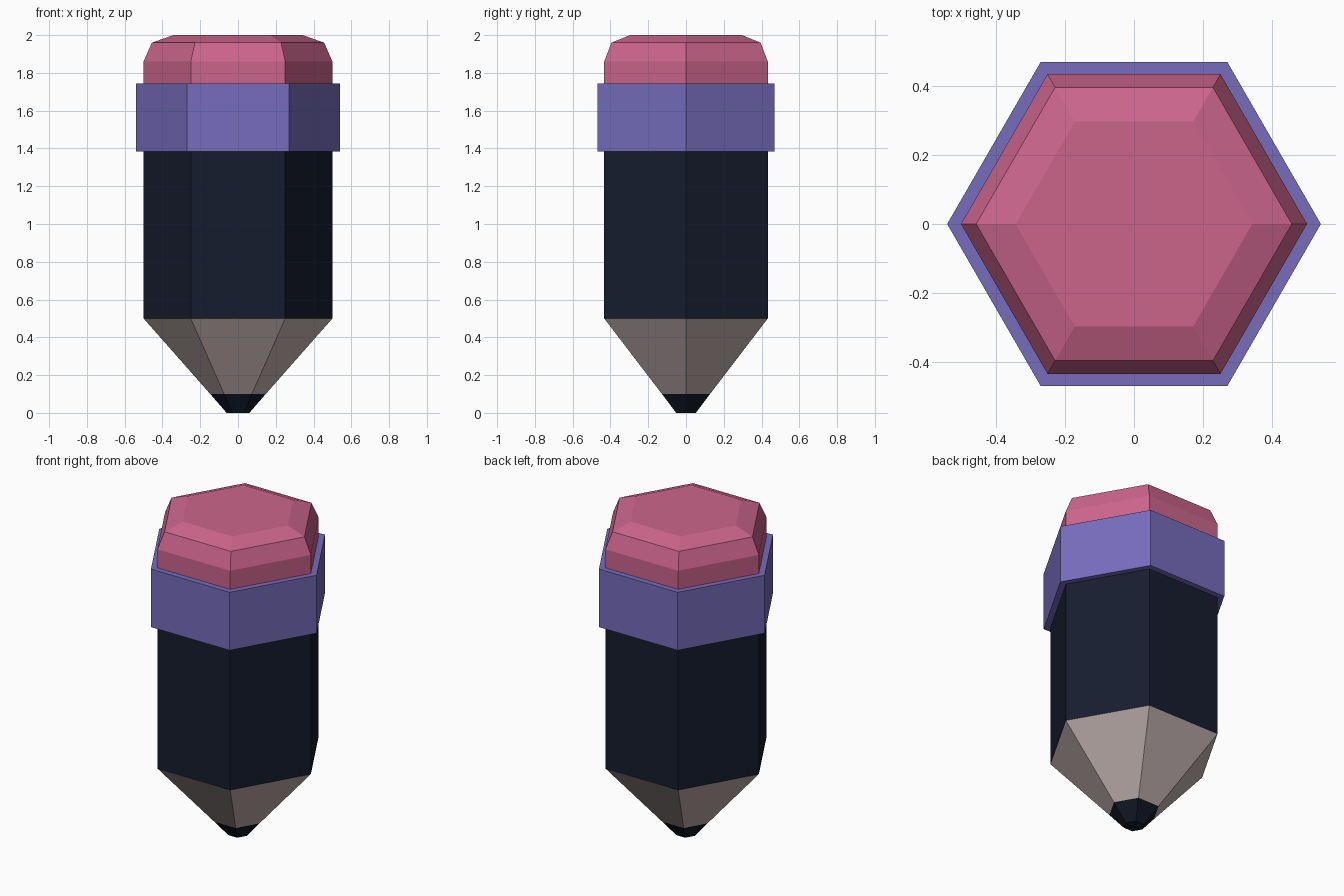
import bpy, bmesh
from math import cos, sin, tau

if "Cube" in bpy.data.objects:
    bpy.data.objects.remove(bpy.data.objects["Cube"])

SIDES = 6


def hex_part(name, profile, color, cap_bottom=False, cap_top=False):
    """Sweep a (radius, z) profile around z with six flat sides."""
    bm = bmesh.new()
    rings = [[bm.verts.new((r * cos(tau * i / SIDES), r * sin(tau * i / SIDES), z))
              for i in range(SIDES)] for r, z in profile]
    for low, high in zip(rings, rings[1:]):
        for i in range(SIDES):
            j = (i + 1) % SIDES
            bm.faces.new((low[i], low[j], high[j], high[i]))
    if cap_bottom:
        bm.faces.new(rings[0][::-1])
    if cap_top:
        bm.faces.new(rings[-1])
    mesh = bpy.data.meshes.new(name)
    bm.to_mesh(mesh)
    bm.free()
    mat = bpy.data.materials.new(name + "_color")
    mat.diffuse_color = (*color, 1)
    mat.use_nodes = True
    mat.node_tree.nodes["Principled BSDF"].inputs["Base Color"].default_value = mat.diffuse_color
    mesh.materials.append(mat)
    obj = bpy.data.objects.new(name, mesh)
    bpy.context.collection.objects.link(obj)
    return obj


# Graphite tip and sharpened wood cone
hex_part("lead_tip", [(0.06, 0), (0.147, 0.1)], (0.006, 0.01, 0.02), cap_bottom=True)
hex_part("wood_cone", [(0.147, 0.1), (0.5, 0.5)], (0.52, 0.43, 0.42))
# Painted barrel
hex_part("barrel", [(0.5, 0.5), (0.5, 1.385)], (0.008, 0.012, 0.027))
# Raised band holding the eraser
hex_part("ferrule_band", [(0.5, 1.385), (0.54, 1.385), (0.54, 1.745), (0.5, 1.745)],
         (0.18, 0.15, 0.5))
# Eraser with stepped bevel
hex_part("eraser", [(0.5, 1.745), (0.5, 1.86), (0.456, 1.96), (0.342, 2.0)],
         (0.6, 0.13, 0.26), cap_top=True)
